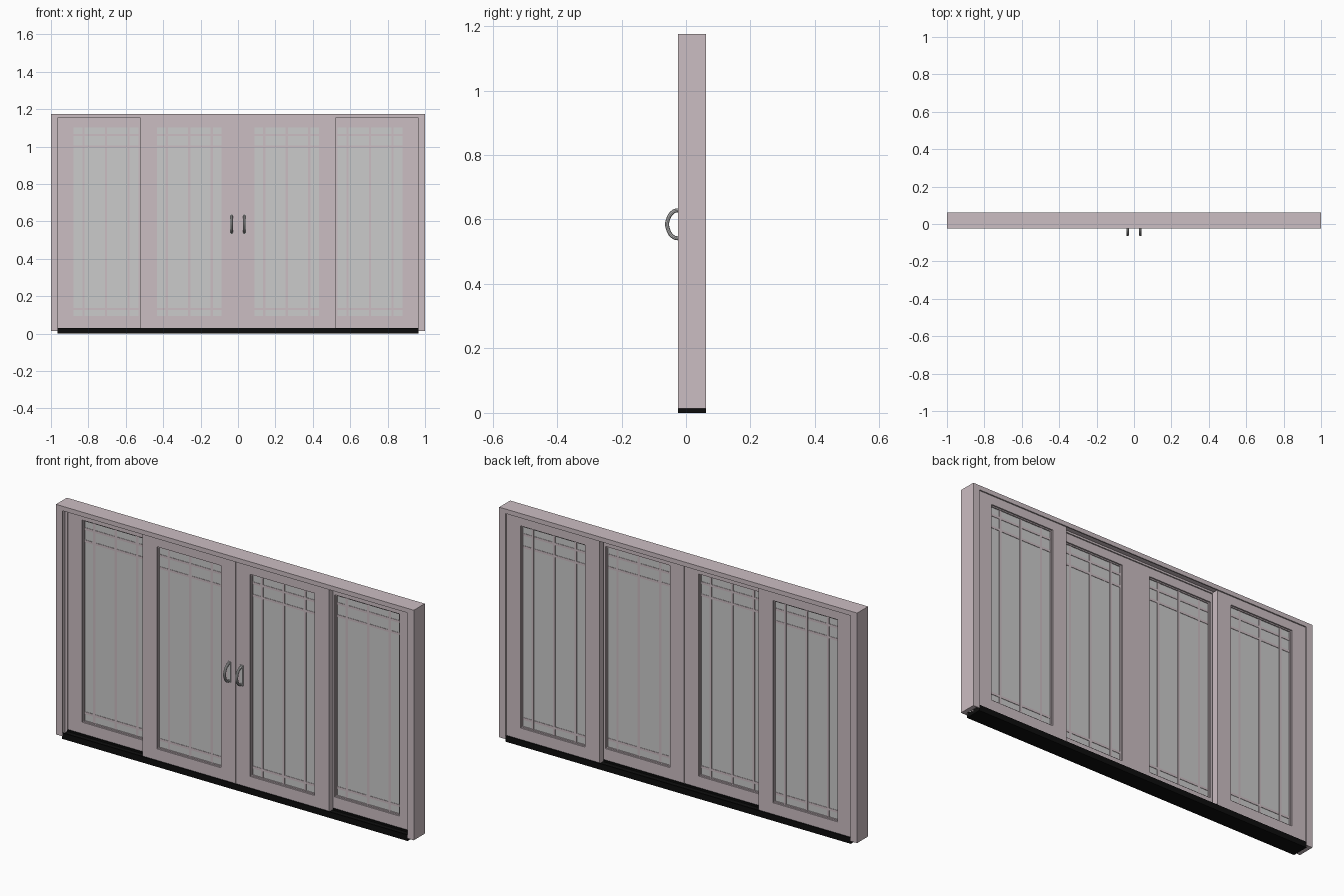
import bpy, bmesh
from mathutils import Vector

if "Cube" in bpy.data.objects:
    bpy.data.objects.remove(bpy.data.objects["Cube"])


def material(name, rgb):
    m = bpy.data.materials.new(name)
    m.diffuse_color = (*rgb, 1)
    m.use_nodes = True
    m.node_tree.nodes["Principled BSDF"].inputs["Base Color"].default_value = m.diffuse_color
    return m


PINK = material("painted_frame", (0.60, 0.51, 0.54))
BLACK = material("black_sill", (0.004, 0.004, 0.004))


def finish(name, bm, mat=None):
    bmesh.ops.recalc_face_normals(bm, faces=bm.faces[:])
    me = bpy.data.meshes.new(name)
    bm.to_mesh(me)
    bm.free()
    ob = bpy.data.objects.new(name, me)
    bpy.context.collection.objects.link(ob)
    if mat:
        me.materials.append(mat)
    return ob


def add_box(bm, x0, x1, y0, y1, z0, z1):
    vs = bmesh.ops.create_cube(bm, size=1)["verts"]
    for v in vs:
        v.co = Vector((x0 + (v.co.x + .5) * (x1 - x0),
                       y0 + (v.co.y + .5) * (y1 - y0),
                       z0 + (v.co.z + .5) * (z1 - z0)))


def boxes(name, dims, mat=None):
    bm = bmesh.new()
    for d in dims:
        add_box(bm, *d)
    return finish(name, bm, mat)


def add_band(bm, outer, inner, y0, y1, closed):
    """Mitred band between two outlines in the xz plane, from y0 to y1."""
    rows = [[bm.verts.new((x, y, z)) for x, z in pts]
            for pts, y in ((outer, y0), (inner, y0), (inner, y1), (outer, y1))]
    n = len(outer)
    for i in range(n if closed else n - 1):
        j = (i + 1) % n
        for k in range(4):
            a, b = rows[k], rows[(k + 1) % 4]
            bm.faces.new((a[i], a[j], b[j], b[i]))
    if not closed:
        for i in (0, n - 1):
            bm.faces.new([r[i] for r in rows])


def rect(x0, x1, z0, z1):
    return [(x0, z0), (x1, z0), (x1, z1), (x0, z1)]


def arch(x, top, bottom=0.013):
    return [(-x, bottom), (-x, top), (x, top), (x, bottom)]


# Outer jambs and header: a web with three guide fins
bm = bmesh.new()
add_band(bm, arch(1, 1.175), arch(.977, 1.162), -.025, .0625, False)
for y0, y1 in ((-.025, -.019), (.015, .021), (.056, .0625)):
    add_band(bm, arch(.977, 1.162), arch(.964, 1.152), y0, y1, False)
finish("outer_frame", bm, PINK)

# Black sill with raised tracks
boxes("sill", [(-.965, .965, -.025, .0625, 0, .022),
               (-.965, .965, -.025, -.019, .022, .03),
               (-.965, .965, .015, .021, .022, .03),
               (-.965, .965, .056, .0625, .022, .03)], BLACK)

Z0, Z1, GZ0, GZ1 = .025, 1.155, .087, 1.108


def door_panel(name, x0, x1, y0, y1):
    gx0, gx1, yc = x0 + .08, x1 - .08, (y0 + y1) / 2
    # Stiles and rails, with a recessed glazing bead
    bm = bmesh.new()
    add_band(bm, rect(x0, x1, Z0, Z1), rect(gx0, gx1, GZ0, GZ1), y0, y1, True)
    b = .006
    add_band(bm, rect(gx0, gx1, GZ0, GZ1),
             rect(gx0 + b, gx1 - b, GZ0 + b, GZ1 - b), y0 + .007, y1 - .007, True)
    finish(name + "_frame", bm, PINK)
    # Glass
    boxes(name + "_glass", [(gx0, gx1, yc - .004, yc + .004, GZ0, GZ1)])
    # Glazing bars
    xc, w, t = (x0 + x1) / 2, .006, .0065
    bars = [(xc + d - w, xc + d + w, yc - t, yc + t, GZ0, GZ1)
            for d in (-.12, 0, .12)]
    bars += [(gx0, gx1, yc - t + .0005, yc + t - .0005, z - w, z + w)
             for z in (.132, 1.0, 1.062)]
    boxes(name + "_glazing_bars", bars, PINK)


def handle(name, x):
    # D-shaped pull
    cu = bpy.data.curves.new(name, "CURVE")
    cu.dimensions = "3D"
    cu.bevel_depth = .0065
    cu.bevel_resolution = 3
    cu.use_fill_caps = True
    cu.resolution_u = 8
    sp = cu.splines.new("BEZIER")
    pts = [(-.017, .629), (-.038, .625), (-.0565, .598),
           (-.0565, .572), (-.038, .545), (-.017, .541)]
    sp.bezier_points.add(len(pts) - 1)
    for p, (y, z) in zip(sp.bezier_points, pts):
        p.co = (x, y, z)
        p.handle_left_type = p.handle_right_type = "AUTO"
    ob = bpy.data.objects.new(name, cu)
    bpy.context.collection.objects.link(ob)
    bpy.ops.object.select_all(action="DESELECT")
    ob.select_set(True)
    bpy.context.view_layer.objects.active = ob
    bpy.ops.object.convert(target="MESH")
    bpy.ops.object.shade_smooth_by_angle()
    # Thin mounting plate
    boxes(name + "_plate", [(x - .008, x + .008, -.023, -.017, .533, .637)])


# Two sliding panels in front, two fixed panels behind
for side, s in (("left", -1), ("right", 1)):
    door_panel(side + "_sliding_panel", *sorted((s * .001, s * .52)), -.018, .014)
    door_panel(side + "_fixed_panel", *sorted((s * .445, s * .966)), .022, .055)
    handle(side + "_handle", s * .034)
